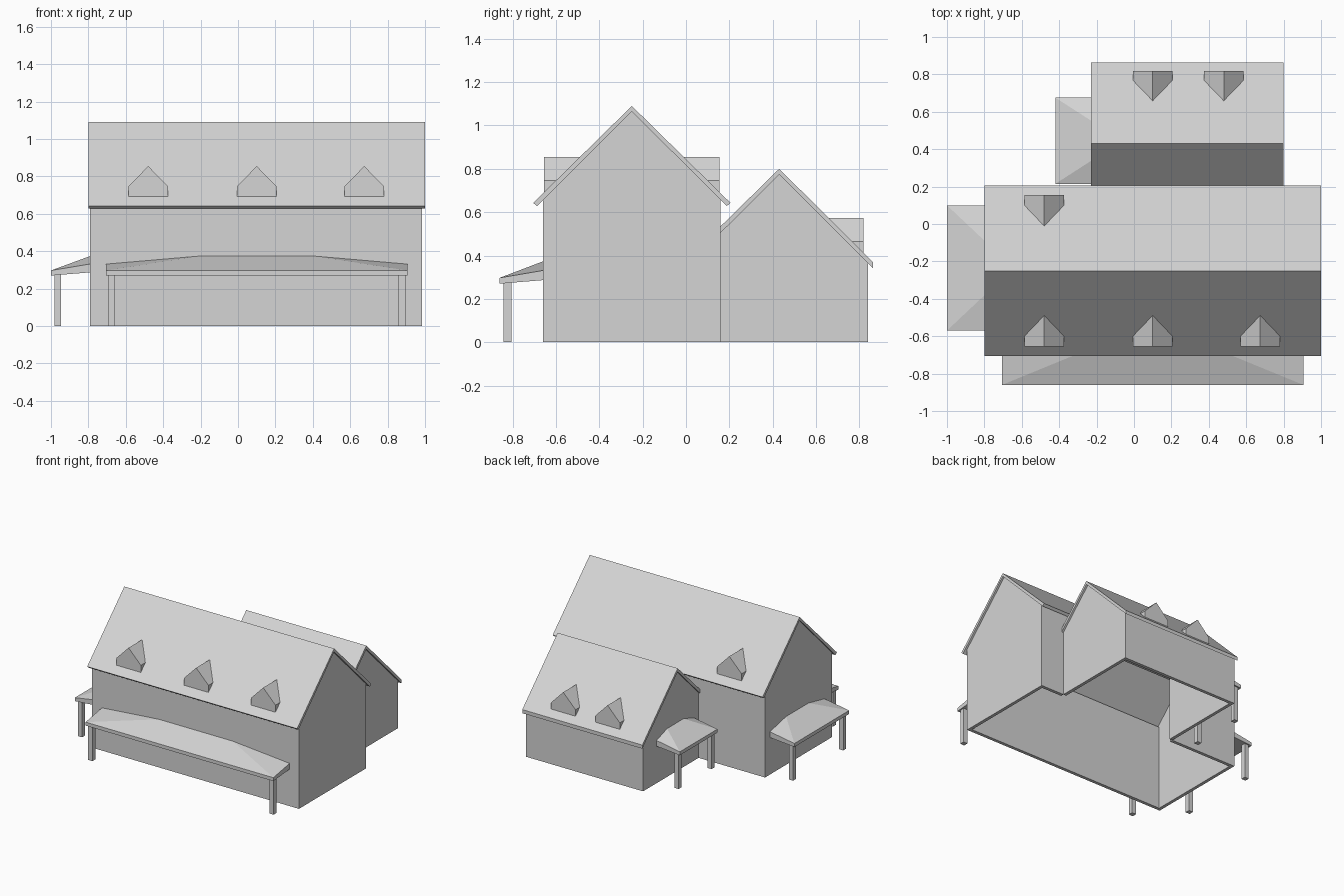
import bpy
import bmesh
from mathutils import Vector

cube = bpy.data.objects.get("Cube")
if cube:
    bpy.data.objects.remove(cube, do_unlink=True)

GREY = (0.66, 0.66, 0.66, 1.0)
plaster = bpy.data.materials.new("light_grey")
plaster.use_nodes = True
plaster.diffuse_color = GREY
plaster.node_tree.nodes["Principled BSDF"].inputs["Base Color"].default_value = GREY


def finish(name, bm):
    bmesh.ops.recalc_face_normals(bm, faces=bm.faces)
    mesh = bpy.data.meshes.new(name)
    bm.to_mesh(mesh)
    bm.free()
    mesh.materials.append(plaster)
    obj = bpy.data.objects.new(name, mesh)
    bpy.context.collection.objects.link(obj)
    return obj


def loft(name, start, end):
    """Closed solid between two outlines with matching points."""
    bm = bmesh.new()
    a = [bm.verts.new(p) for p in start]
    b = [bm.verts.new(p) for p in end]
    bm.faces.new(a)
    bm.faces.new(b)
    for i in range(len(a)):
        j = (i + 1) % len(a)
        bm.faces.new((a[i], a[j], b[j], b[i]))
    return finish(name, bm)


def along_x(name, profile, x0, x1):
    return loft(name, [(x0, y, z) for y, z in profile], [(x1, y, z) for y, z in profile])


def box(name, x0, x1, y0, y1, z0, z1):
    return along_x(name, [(y0, z0), (y1, z0), (y1, z1), (y0, z1)], x0, x1)


T = 0.025  # wall thickness

# Main house: gable ends, long walls and an opening into the back wing
main_gable = [(-0.66, 0), (0.16, 0), (0.16, 0.66), (-0.25, 1.07), (-0.66, 0.66)]
along_x("main_gable_right", main_gable, -0.79, -0.79 + T)
along_x("main_gable_left", main_gable, 0.985 - T, 0.985)
box("main_front_wall", -0.79, 0.985, -0.66, -0.66 + T, 0, 0.66)
box("main_back_wall_right", -0.79, -0.22, 0.16 - T, 0.16, 0, 0.66)
box("main_back_wall_left", 0.785, 0.985, 0.16 - T, 0.16, 0, 0.66)
box("main_back_wall_upper", -0.22, 0.785, 0.16 - T, 0.16, 0.5, 0.66)

# Back wing walls
wing_gable = [(0.16, 0), (0.84, 0), (0.84, 0.37), (0.43, 0.78), (0.16, 0.51)]
along_x("wing_gable_right", wing_gable, -0.22, -0.22 + T)
along_x("wing_gable_left", wing_gable, 0.785 - T, 0.785)
box("wing_back_wall", -0.22, 0.785, 0.84 - T, 0.84, 0, 0.37)

# Roofs: folded slabs with square-cut main eaves and plumb-cut wing eaves
main_roof = [(-0.705, 0.643), (-0.25, 1.09), (0.205, 0.643),
             (0.188, 0.628), (-0.25, 1.065), (-0.688, 0.628)]
along_x("main_roof", main_roof, -0.80, 1.0)
wing_roof = [(0.16, 0.535), (0.43, 0.80), (0.863, 0.37),
             (0.863, 0.342), (0.43, 0.773), (0.16, 0.505)]
along_x("wing_roof", wing_roof, -0.23, 0.80)


def dormer(name, x, y, base, side):
    """Pentagonal dormer whose back edges lie on the 45 degree roof."""
    outline = [(-0.105, 0), (0.105, 0), (0.105, 0.06), (0, 0.168), (-0.105, 0.06)]
    front = [(x + u, y, base + h) for u, h in outline]
    back = [(x + u, y + side * (h + 0.005), base + h) for u, h in outline]
    loft(name, front, back)


for i, x in enumerate((-0.48, 0.10, 0.675)):
    dormer(f"front_dormer_{i + 1}", x, -0.655, 0.687, 1)
dormer("back_dormer", -0.48, 0.155, 0.687, -1)
for i, x in enumerate((0.10, 0.48)):
    dormer(f"wing_dormer_{i + 1}", x, 0.818, 0.405, -1)


def porch(name, origin, along, inward, length, depth, hip):
    """Hipped lean-to roof on two square posts, starting at its outer corner."""
    o, u, n = Vector(origin), Vector(along), Vector(inward)

    def at(s, d, z):
        return o + u * s + n * d + Vector((0, 0, z))

    bm = bmesh.new()
    a, b, c, d = [bm.verts.new(at(s, t, z)) for s, t, z in (
        (0, 0, 0.27), (length, 0, 0.27), (length, depth, 0.287), (0, depth, 0.287))]
    e, f, g, h = [bm.verts.new(at(s, t, z)) for s, t, z in (
        (0, 0, 0.297), (length, 0, 0.297), (length, depth, 0.332), (0, depth, 0.332))]
    p, q = [bm.verts.new(at(s, depth, 0.375)) for s in (hip, length - hip)]
    for face in ((a, b, c, d), (a, b, f, e), (b, c, g, f), (a, d, h, e),
                 (e, f, q, p), (e, p, h), (f, g, q), (d, c, g, q, p, h)):
        bm.faces.new(face)
    finish(name + "_roof", bm)

    # Posts set in from the outer corners
    for i, s in enumerate((0.028, length - 0.028)):
        foot = [at(s + v, 0.036 + w, 0) for v, w in
                ((-0.018, -0.018), (0.018, -0.018), (0.018, 0.018), (-0.018, 0.018))]
        loft(f"{name}_post_{i + 1}", foot, [k + Vector((0, 0, 0.275)) for k in foot])


porch("front_porch", (-0.705, -0.86, 0), (1, 0, 0), (0, 1, 0), 1.61, 0.205, 0.5)
porch("side_porch", (-1.0, -0.57, 0), (0, 1, 0), (1, 0, 0), 0.67, 0.212, 0.2)
porch("wing_porch", (-0.42, 0.215, 0), (0, 1, 0), (1, 0, 0), 0.46, 0.202, 0.13)
